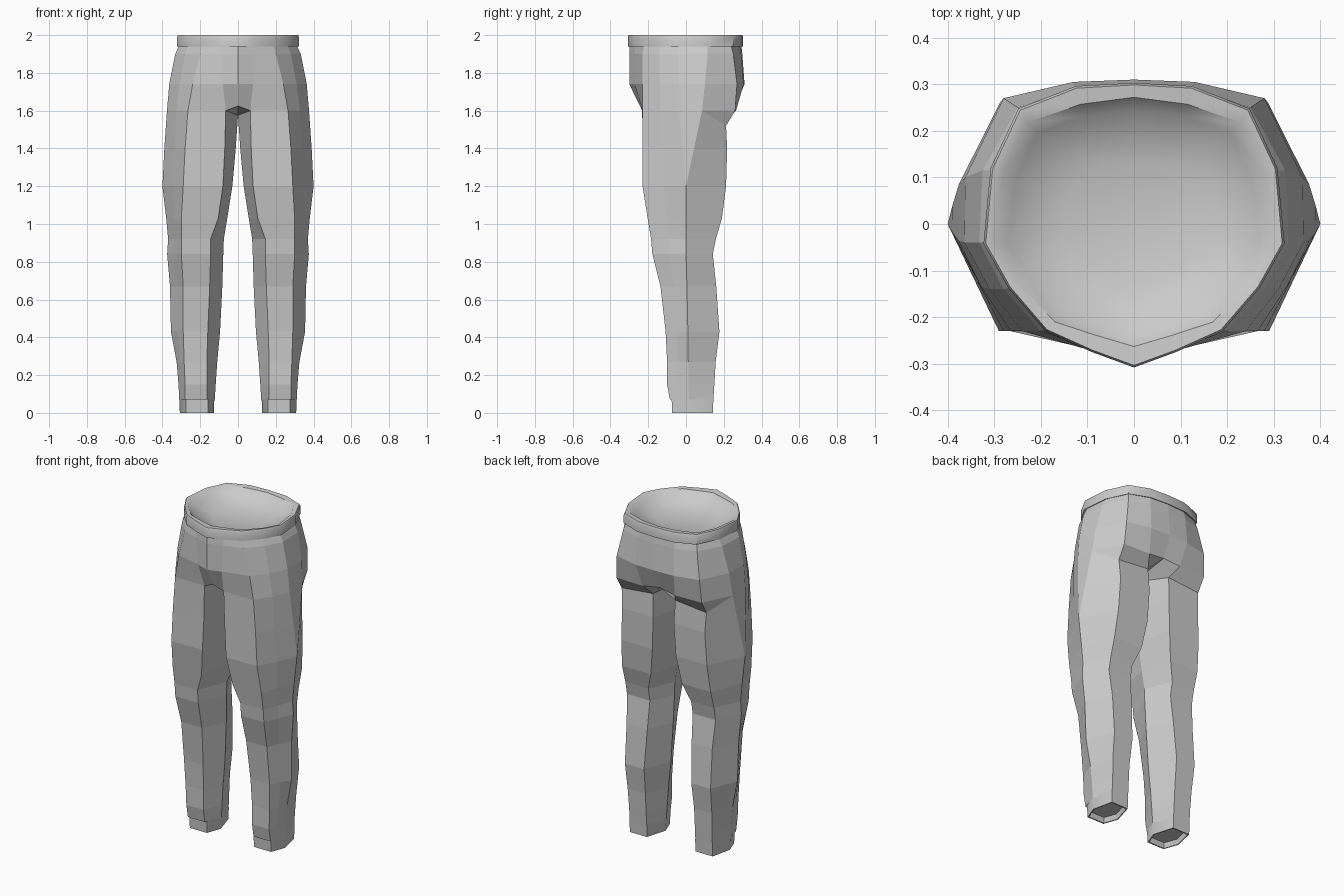
import bpy, bmesh

if "Cube" in bpy.data.objects:
    bpy.data.objects.remove(bpy.data.objects["Cube"])

fabric = bpy.data.materials.new("grey_fabric")
fabric.diffuse_color = (0.6, 0.6, 0.6, 1)
fabric.use_nodes = True
fabric.node_tree.nodes["Principled BSDF"].inputs["Base Color"].default_value = fabric.diffuse_color


def finish(name, bm, smooth=False):
    """Turn a half model (x >= 0) into a mirrored object."""
    bmesh.ops.remove_doubles(bm, verts=bm.verts, dist=0.0005)
    bmesh.ops.recalc_face_normals(bm, faces=bm.faces)
    me = bpy.data.meshes.new(name)
    bm.to_mesh(me)
    bm.free()
    ob = bpy.data.objects.new(name, me)
    bpy.context.collection.objects.link(ob)
    me.materials.append(fabric)
    mod = ob.modifiers.new("mirror", 'MIRROR')
    mod.use_axis[0] = True
    mod.merge_threshold = 0.001
    if smooth:
        bpy.context.view_layer.objects.active = ob
        ob.select_set(True)
        bpy.ops.object.shade_smooth_by_angle(angle=0.7)
        ob.select_set(False)
    return ob


def face(bm, *vs):
    if len(set(vs)) > 2:
        bm.faces.new(vs)


def bridge(bm, a, b, closed):
    n = len(a)
    for i in range(n if closed else n - 1):
        j = (i + 1) % n
        face(bm, a[i], a[j], b[j], b[i])


def ring(bm, pts, z):
    return [bm.verts.new((x, y, z)) for x, y in pts]


# Hip half rings, front centre round to back centre
hips = [
    (1.945, [(0, -.298), (.09, -.268), (.19, -.222), (.262, -.135), (.312, -.04),
             (.3, .115), (.24, .24), (.12, .285), (0, .293)]),
    (1.90, [(0, -.3), (.09, -.272), (.2, -.23), (.28, -.14), (.332, -.04),
            (.325, .115), (.25, .25), (.125, .292), (0, .298)]),
    (1.74, [(0, -.3), (.08, -.272), (.24, -.23), (.31, -.14), (.364, -.04),
            (.362, .1), (.28, .27), (.13, .305), (0, .31)]),
    (1.60, [(0, -.24), (.065, -.232), (.265, -.23), (.328, -.135), (.376, -.037),
            (.376, .085), (.288, .26), (.11, .265), (0, .255)]),
]

# Leg rows: z, front inner x, front outer x, outer x, inner x, front y, outer y, back y
legs = [
    (1.40, .07, .28, .39, .012, -.23, 0, .218),
    (1.20, .08, .29, .40, .03, -.23, 0, .212),
    (1.03, .105, .30, .38, .057, -.203, 0, .19),
    (.92, .145, .30, .37, .075, -.185, 0, .158),
    (.84, .145, .30, .375, .078, -.178, 0, .142),
    (.67, .15, .29, .36, .083, -.135, .005, .16),
    (.43, .16, .29, .355, .095, -.108, .01, .177),
    (.27, .165, .285, .325, .11, -.1, .012, .157),
    (.15, .165, .28, .315, .118, -.1, .014, .15),
    (.07, .165, .28, .311, .123, -.085, .015, .145),
]


def leg_ring(bm, row):
    z, fi, fo, o, i, yf, yo, yb = row
    t = max(0, z - 1.2) / .4          # the outer seam splits above mid thigh
    return ring(bm, [(fi, yf), (fo, yf), ((fo + o) / 2, (yf + yo) / 2 - .02 * t),
                     (o, yo - .037 * t), (o - .002 * t, yo + .085 * t),
                     (fo, yb), (fi, yb), (i, yo)], z)


# Trousers: hips, crotch and legs in one skin
bm = bmesh.new()
prev = None
for z, pts in hips:
    cur = ring(bm, pts, z)
    if prev:
        bridge(bm, prev, cur, False)
    prev = cur
c, a, fo, f2, s, s2, bo, bi, b0 = prev
c.co.z, b0.co.z = 1.625, 1.615
bo2 = bm.verts.new((.287, .212, 1.52))
bi2 = bm.verts.new((.075, .21, 1.54))
crotch = bm.verts.new((0, 0, 1.575))
face(bm, s2, bo, bo2)
face(bm, bo, bi, bi2, bo2)
face(bm, c, a, crotch)
face(bm, bi, b0, crotch, bi2)
prev = [a, fo, f2, s, s2, bo2, bi2, crotch]
for row in legs:
    cur = leg_ring(bm, row)
    bridge(bm, prev, cur, True)
    prev = cur
finish("trousers", bm)

# Waistband with rolled rim and shallow inner dish
outer = [(0, -.308), (.09, -.275), (.19, -.23), (.27, -.137), (.323, -.042),
         (.308, .12), (.248, .248), (.125, .296), (0, .303)]
inner = [(0, -.263), (.085, -.238), (.17, -.21), (.255, -.12), (.3, -.042),
         (.28, .11), (.228, .218), (.115, .257), (0, .272)]
bm = bmesh.new()
prev = ring(bm, hips[0][1], 1.945)
for pts, z in ((outer, 1.94), (outer, 1.99), ([(x * .985, y * .985) for x, y in outer], 2.0),
               (inner, 1.997), ([(x * .9, y * .9) for x, y in inner], 1.965),
               ([(x * .5, y * .5) for x, y in inner], 1.925)):
    cur = ring(bm, pts, z)
    bridge(bm, prev, cur, False)
    prev = cur
bm.faces.new(prev)
finish("waistband", bm, True)

# Ankle cuffs with recessed underside
cuff = [(.16, -.073), (.275, -.073), (.308, .015), (.28, .142), (.165, .142), (.128, .015)]
bm = bmesh.new()
mid = (.22, .035)
prev = None
for k, z in ((1.03, .075), (1.0, 0), (.93, 0), (.85, .03)):
    cur = ring(bm, [(mid[0] + (x - mid[0]) * k, mid[1] + (y - mid[1]) * k) for x, y in cuff], z)
    if prev:
        bridge(bm, prev, cur, True)
    prev = cur
bm.faces.new(prev)
finish("ankle_cuffs", bm, True)
